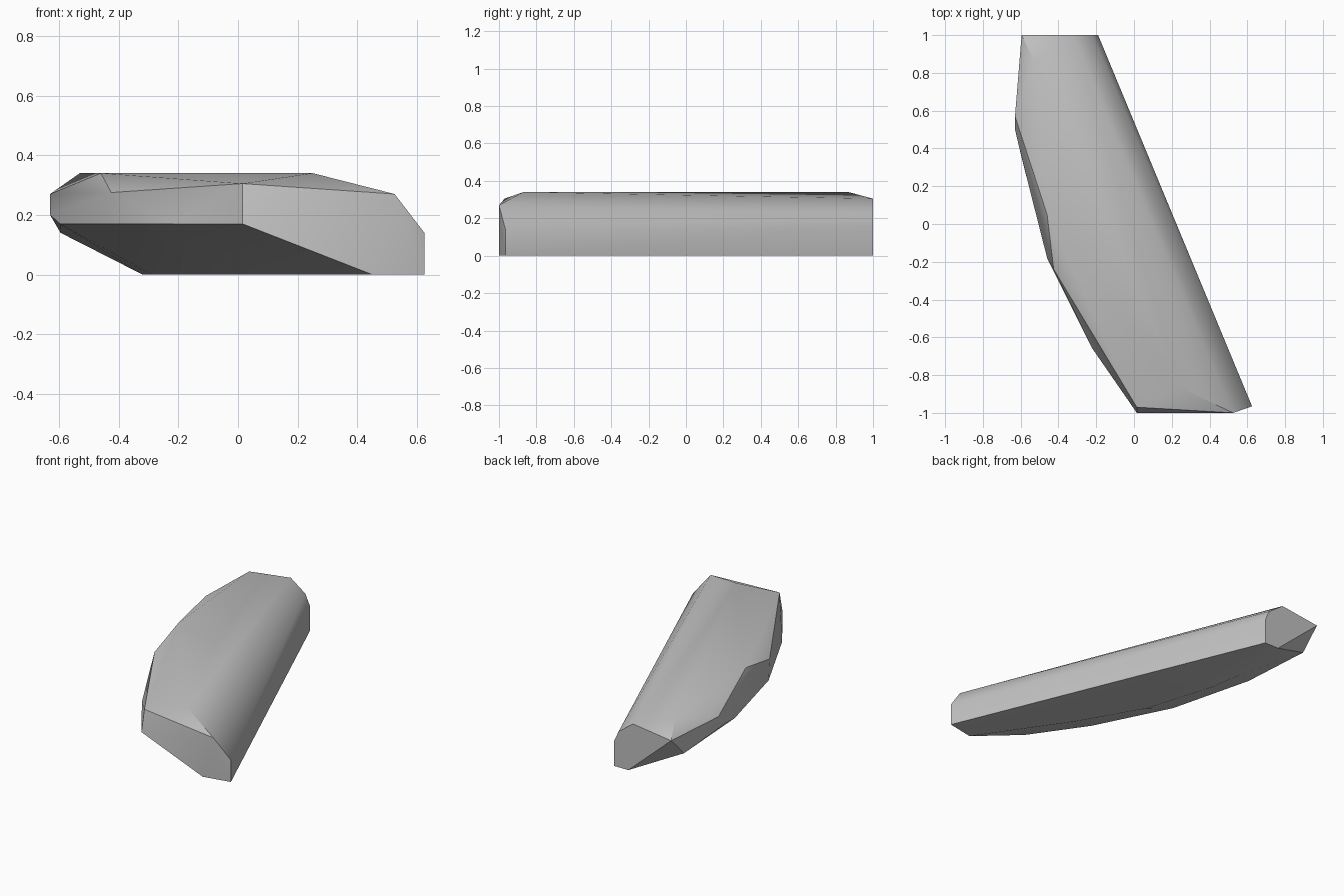
import bpy
import bmesh
import math

default_cube = bpy.data.objects.get("Cube")
if default_cube:
    bpy.data.objects.remove(default_cube, do_unlink=True)


def make_material(name, colour):
    material = bpy.data.materials.new(name)
    material.use_nodes = True
    material.diffuse_color = colour
    material.node_tree.nodes["Principled BSDF"].inputs["Base Color"].default_value = colour
    return material


def make_hull(name, outlines, material):
    """Wrap a convex skin around the corner outlines and merge coplanar facets."""
    mesh = bpy.data.meshes.new(name)
    bm = bmesh.new()
    for outline in outlines:
        for corner in outline:
            bm.verts.new(corner)
    hull = bmesh.ops.convex_hull(bm, input=bm.verts[:])
    inside = [v for v in hull["geom_interior"] if isinstance(v, bmesh.types.BMVert)]
    bmesh.ops.delete(bm, geom=inside, context="VERTS")
    bmesh.ops.dissolve_limit(bm, angle_limit=math.radians(1),
                             verts=bm.verts[:], edges=bm.edges[:])
    bmesh.ops.recalc_face_normals(bm, faces=bm.faces[:])
    bm.to_mesh(mesh)
    bm.free()
    mesh.materials.append(material)
    rock = bpy.data.objects.new(name, mesh)
    bpy.context.collection.objects.link(rock)
    return rock


# Flat underside with a bowed rim
underside = [(0.45, -1, 0), (0.625, -0.965, 0), (-0.19, 1, 0), (-0.29, 1, 0),
             (-0.32, 0.6, 0), (-0.29, 0.4, 0), (-0.15, -0.06, 0), (0.08, -0.46, 0)]

# Widest belt around the middle of the slab
belt = [(0.015, -1, 0.17), (0.625, -0.965, 0.14), (-0.19, 1, 0.16),
        (-0.595, 0.87, 0.14), (-0.63, 0.5, 0.2), (-0.597, 0.36, 0.17),
        (-0.46, -0.18, 0.17), (-0.22, -0.66, 0.17)]

# Upper shoulder where the sides turn into the top
shoulder = [(0.015, -0.97, 0.305), (0.525, -1, 0.27), (-0.222, 1, 0.23), (-0.325, 1, 0.305),
            (-0.595, 1, 0.27), (-0.63, 0.57, 0.27), (-0.425, -0.24, 0.275)]

# Flat crown
crown = [(0.25, -0.87, 0.34), (-0.46, 0.05, 0.34), (-0.53, 0.87, 0.34)]

stone = make_material("stone grey", (0.53, 0.53, 0.53, 1))
rock_slab = make_hull("rock_slab", [underside, belt, shoulder, crown], stone)

# Soft shading over shallow facets, crisp at the hard edges
bpy.ops.object.select_all(action="DESELECT")
rock_slab.select_set(True)
bpy.context.view_layer.objects.active = rock_slab
bpy.ops.object.shade_smooth_by_angle(angle=math.radians(30))
